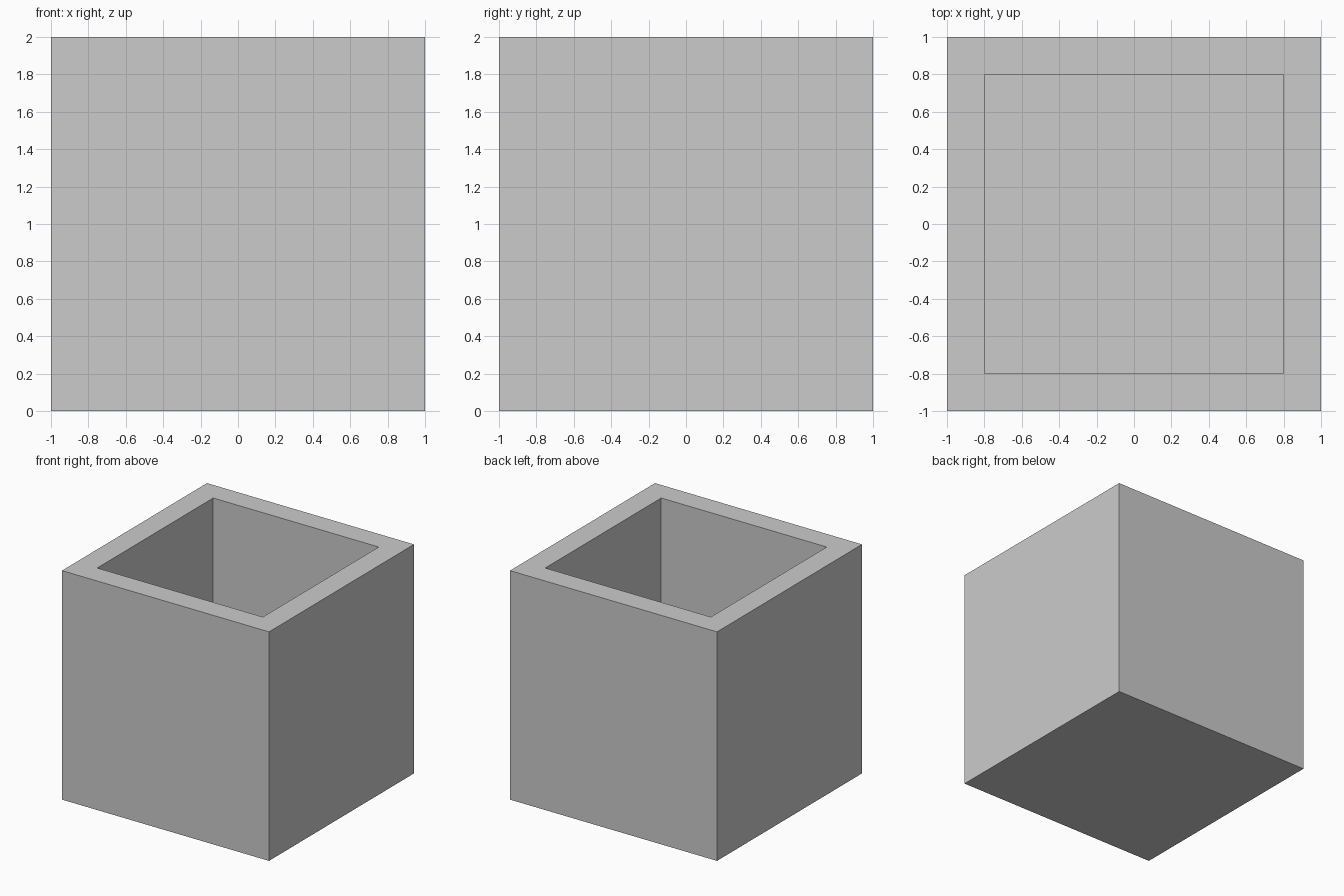
import bpy, bmesh
from mathutils import Vector

if "Cube" in bpy.data.objects:
    bpy.data.objects.remove(bpy.data.objects["Cube"])

SIZE, WALL, FLOOR = 2.0, 0.2, 0.2

# Outer block standing on the ground
bm = bmesh.new()
bmesh.ops.create_cube(bm, size=SIZE)
bmesh.ops.translate(bm, verts=bm.verts, vec=(0, 0, SIZE / 2))

# Rim: inset the top face by the wall thickness
bm.normal_update()
top = max(bm.faces, key=lambda f: f.calc_center_median().z)
bmesh.ops.inset_region(bm, faces=[top], thickness=WALL, use_even_offset=True)

# Cavity: push the inner face down to the floor
result = bmesh.ops.extrude_discrete_faces(bm, faces=[top])
floor = result["faces"][0]
bmesh.ops.translate(bm, verts=floor.verts, vec=Vector((0, 0, FLOOR - SIZE)))
bmesh.ops.recalc_face_normals(bm, faces=bm.faces)

mesh = bpy.data.meshes.new("open_box")
bm.to_mesh(mesh)
bm.free()
box = bpy.data.objects.new("open_box", mesh)
bpy.context.collection.objects.link(box)
